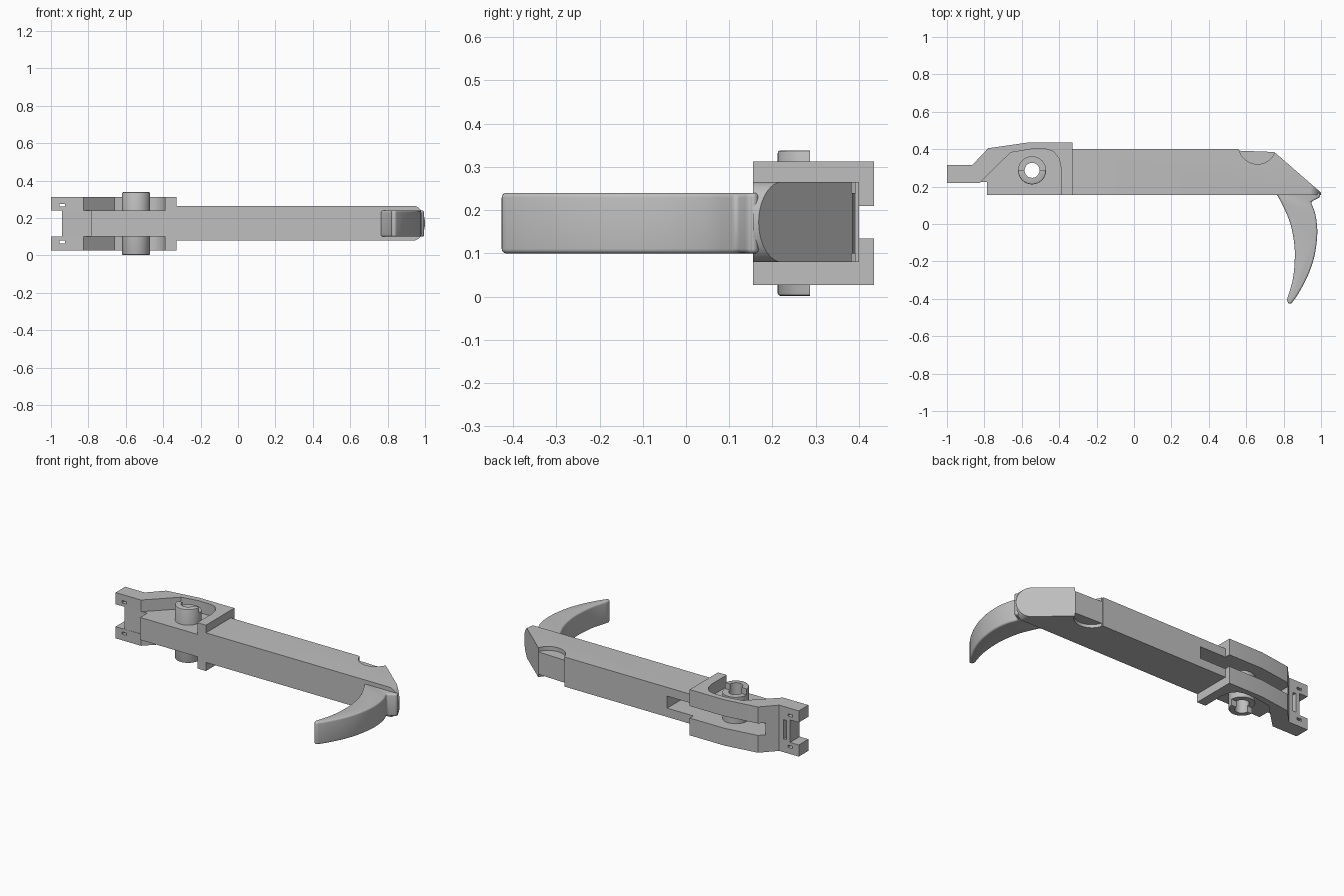
import bpy, bmesh, math
from mathutils import Vector

cube = bpy.data.objects.get("Cube")
if cube:
    bpy.data.objects.remove(cube, do_unlink=True)

MID = 0.17          # height of the symmetry plane
PIVOT = (-0.545, 0.287)

grey = bpy.data.materials.new("plain_grey")
grey.use_nodes = True
COLOUR = (0.52, 0.52, 0.52, 1)
grey.diffuse_color = COLOUR
grey.node_tree.nodes["Principled BSDF"].inputs["Base Color"].default_value = COLOUR


def prism(name, pts, lo, hi, axis="z"):
    """Extrude a plan outline upward, or an x-z outline along y."""
    bm = bmesh.new()
    place = (lambda a, b: (a, b, lo)) if axis == "z" else (lambda a, b: (a, lo, b))
    face = bm.faces.new([bm.verts.new(place(*p)) for p in pts])
    moved = bmesh.ops.extrude_face_region(bm, geom=[face])["geom"]
    shift = Vector((0, 0, hi - lo)) if axis == "z" else Vector((0, hi - lo, 0))
    bmesh.ops.translate(bm, vec=shift, verts=[v for v in moved if isinstance(v, bmesh.types.BMVert)])
    bmesh.ops.recalc_face_normals(bm, faces=bm.faces)
    mesh = bpy.data.meshes.new(name)
    bm.to_mesh(mesh)
    bm.free()
    obj = bpy.data.objects.new(name, mesh)
    bpy.context.collection.objects.link(obj)
    mesh.materials.append(grey)
    return obj


def box(name, x0, x1, y0, y1, z0, z1):
    return prism(name, [(x0, y0), (x1, y0), (x1, y1), (x0, y1)], z0, z1)


def disc(name, centre, r, z0, z1, n=48):
    ring = [(centre[0] + r * math.cos(math.tau * i / n),
             centre[1] + r * math.sin(math.tau * i / n)) for i in range(n)]
    return prism(name, ring, z0, z1)


def carve(obj, cutter, op="DIFFERENCE"):
    mod = obj.modifiers.new("cut", "BOOLEAN")
    mod.operation, mod.object, mod.solver = op, cutter, "EXACT"
    cutter.hide_render = True
    cutter.hide_set(True)


def bevel(obj, width, segments):
    mod = obj.modifiers.new("round", "BEVEL")
    mod.width, mod.segments = width, segments
    mod.limit_method, mod.angle_limit = "ANGLE", math.radians(50)


def finish(obj, angle=35):
    """Bake the modifiers and shade by angle."""
    bpy.context.view_layer.update()
    deps = bpy.context.evaluated_depsgraph_get()
    baked = bpy.data.meshes.new_from_object(obj.evaluated_get(deps))
    obj.modifiers.clear()
    obj.data = baked
    bpy.ops.object.select_all(action="DESELECT")
    obj.select_set(True)
    bpy.context.view_layer.objects.active = obj
    bpy.ops.object.shade_smooth_by_angle(angle=math.radians(angle))


def spline(points, steps=5):
    """Smooth open curve through the given points."""
    p = [Vector(q) for q in points]
    p = [2 * p[0] - p[1]] + p + [2 * p[-1] - p[-2]]
    out = []
    for a, b, c, d in zip(p, p[1:], p[2:], p[3:]):
        for i in range(steps):
            t = i / steps
            v = 0.5 * (2 * b + (c - a) * t + (2 * a - 5 * b + 4 * c - d) * t * t
                       + (3 * b - a - 3 * c + d) * t ** 3)
            out.append(tuple(v))
    return out + [tuple(points[-1])]


# Shared cutters
slot = box("slot_cutter", -0.81, -0.15, 0.25, 0.5, 0.135, 0.21)
hole = disc("pivot_hole_cutter", PIVOT, 0.04, -0.1, 0.5)

# Long bar with sloping, rounded end
bar = prism("main_bar", [(-0.37, 0.155), (1.0, 0.155), (1.0, 0.168), (0.75, 0.385),
                         (0.56, 0.392), (0.56, 0.4), (-0.37, 0.4)], 0.08, 0.265)
arc = [(0.935 + 0.065 * math.cos(t), 0.1725 + 0.0935 * math.sin(t))
       for t in [math.pi * (i / 24 - 0.5) for i in range(25)]]
envelope = prism("end_envelope", arc + [(-0.5, 0.266), (-0.5, 0.079)], 0, 0.6, "y")
carve(bar, envelope, "INTERSECT")
carve(bar, slot)
for side, z0, z1 in (("upper", 0.24, 0.4), ("lower", -0.1, 0.1)):
    carve(bar, disc(side + "_scallop_cutter", (0.66, 0.42), 0.1, z0, z1))
finish(bar)

# Yoke: central tongue, with a raised rim on each side
back = [(-0.33, 0.435), (-0.57, 0.435), (-0.78, 0.405), (-0.865, 0.315)]
tongue = prism("yoke_tongue", [(-0.94, 0.22), (-0.785, 0.225), (-0.785, 0.155),
                               (-0.33, 0.155)] + back + [(-0.94, 0.315)], 0.1, 0.24)
carve(tongue, slot)
carve(tongue, hole)
carve(tongue, box("web_groove_cutter", -0.915, -0.895, 0.27, 0.4, 0.11, 0.23))
finish(tongue)

arch = [(-1, 0.22), (-0.825, 0.22), (-0.66, 0.382), (-0.55, 0.4), (-0.47, 0.4),
        (-0.43, 0.387), (-0.4, 0.35), (-0.39, 0.3), (-0.39, 0.155), (-0.33, 0.155)]
for side, z0, z1, zh in (("upper", 0.24, 0.313, 0.268), ("lower", 0.027, 0.1, 0.072)):
    rim = prism(side + "_yoke_rim", arch + back + [(-1, 0.315)], z0, z1)
    carve(rim, box(side + "_pin_cutter", -0.955, -0.925, 0.1, 0.5, zh - 0.007, zh + 0.007))
    finish(rim)

# Hollow pivot boss, stepped down on its back half at both ends
boss = disc("pivot_boss", PIVOT, 0.075, 0.002, 0.338)
bevel(boss, 0.006, 2)
carve(boss, hole)
for side, z0, z1 in (("upper", 0.3, 0.5), ("lower", -0.1, 0.04)):
    carve(boss, box(side + "_boss_step_cutter", -0.7, -0.4, PIVOT[1], 0.5, z0, z1))
finish(boss)

# Curved claw with rounded edges
outer = spline([(0.945, 0.118), (0.97, 0.05), (0.98, -0.05), (0.965, -0.17),
                (0.93, -0.275), (0.88, -0.37), (0.842, -0.425)])
inner = spline([(0.818, -0.405), (0.85, -0.29), (0.86, -0.16), (0.85, -0.06),
                (0.83, 0.02), (0.795, 0.1), (0.765, 0.155)])
claw = prism("claw", [(0.96, 0.175), (0.997, 0.163), (0.993, 0.142)] + outer
             + [(0.825, -0.428)] + inner + [(0.765, 0.175)], 0.1, 0.24)
bevel(claw, 0.018, 4)
finish(claw, 60)
